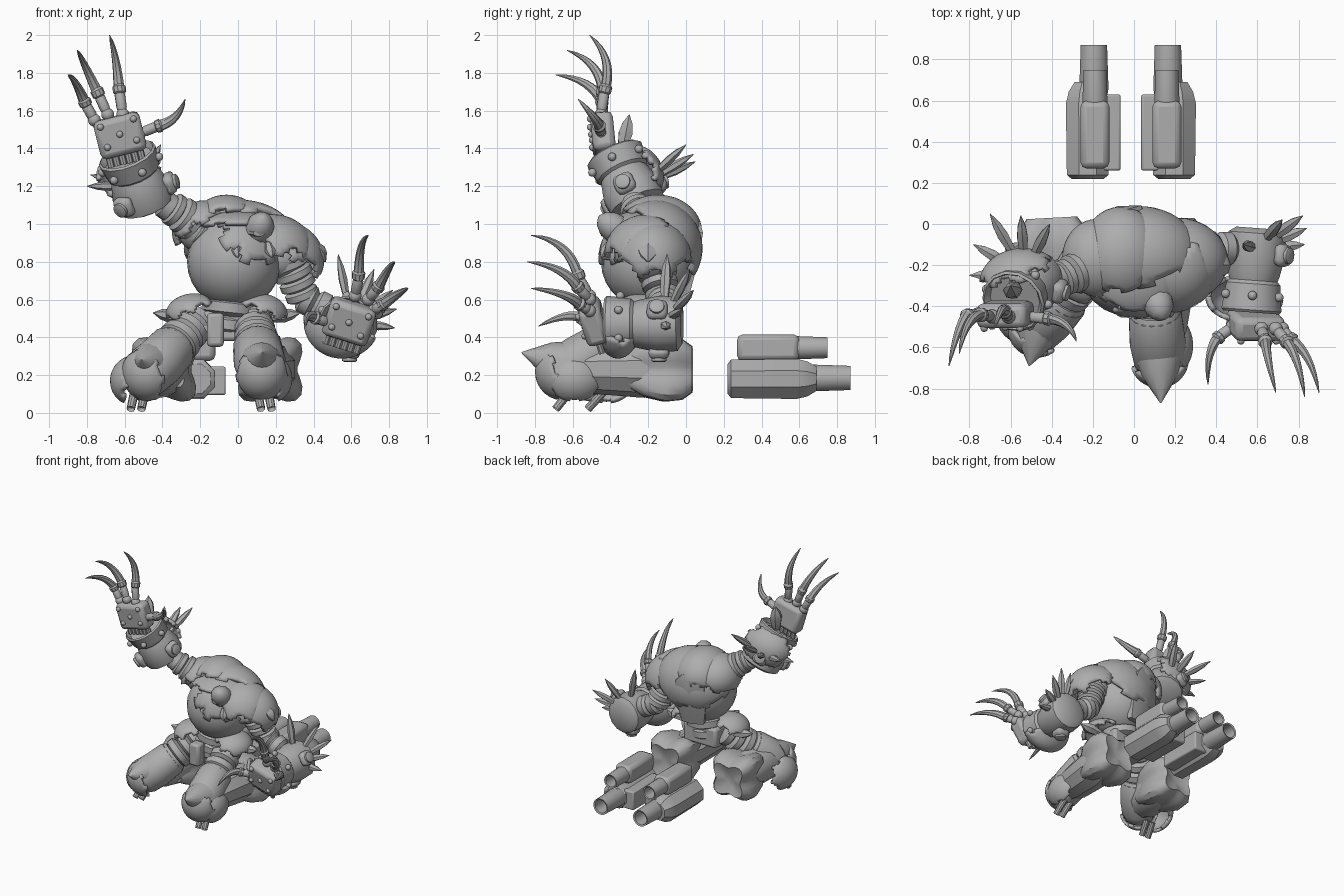
import bpy, bmesh, math
from mathutils import Vector, Matrix

if "Cube" in bpy.data.objects:
    bpy.data.objects.remove(bpy.data.objects["Cube"])

grey = bpy.data.materials.new("plain grey")
grey.use_nodes = True
grey.diffuse_color = (0.42, 0.42, 0.42, 1)
grey.node_tree.nodes["Principled BSDF"].inputs["Base Color"].default_value = (0.42, 0.42, 0.42, 1)
parts = []
UP, FRONT = Vector((0, 0, 1)), Vector((0, -1, 0))


def finish(bm, name):
    bmesh.ops.recalc_face_normals(bm, faces=bm.faces[:])
    mesh = bpy.data.meshes.new(name)
    bm.to_mesh(mesh)
    bm.free()
    mesh.materials.append(grey)
    obj = bpy.data.objects.new(name, mesh)
    bpy.context.collection.objects.link(obj)
    parts.append(obj)
    return obj


def frame(direction, ref):
    z = Vector(direction).normalized()
    x = Vector(ref).cross(z)
    if x.length < 0.05:
        x = Vector((1, 0, 0)).cross(z)
    x.normalize()
    return Matrix((x, z.cross(x), z)).transposed()


def sweep(name, centres, radii, sides=16, flat=1.0, lobes=0.0):
    """Rings of given radius along a path, closed at both ends."""
    m = frame(centres[-1] - centres[0], UP)
    bm = bmesh.new()
    rings = []
    for c, r in zip(centres, radii):
        ring = []
        for i in range(sides):
            a = math.tau * (i + 0.5) / sides
            k = r * (1 + lobes * math.cos(4 * a + math.pi))
            ring.append(bm.verts.new(c + m @ Vector((k * math.cos(a), k * flat * math.sin(a), 0))))
        rings.append(ring)
    for a, b in zip(rings, rings[1:]):
        for i in range(sides):
            j = (i + 1) % sides
            bm.faces.new((a[i], a[j], b[j], b[i]))
    bm.faces.new(rings[0])
    bm.faces.new(rings[-1])
    return finish(bm, name)


def loft(name, p, q, profile, **options):
    p, q = Vector(p), Vector(q)
    return sweep(name, [p.lerp(q, t) for t, r in profile], [r for t, r in profile], **options)


def ribs(name, p, q, r1, r2, count):
    """Limb made of bulging rings."""
    profile = []
    for i in range(count):
        r = r1 + (r2 - r1) * i / max(1, count - 1)
        profile += [((i + t) / count, r * k) for t, k in ((0, .75), (.2, 1), (.75, 1), (.97, .75))]
    return loft(name, p, q, profile)


def ball(name, loc, scale):
    bm = bmesh.new()
    bmesh.ops.create_uvsphere(bm, u_segments=24, v_segments=14, radius=1)
    bm.transform(Matrix.Translation(loc) @ Matrix.Diagonal((*scale, 1)))
    return finish(bm, name)


def shell(name, loc, scale, facing, cut, jag=0.0, thick=0.025):
    """Thick cap of an ellipsoid, with an optional zigzag rim."""
    m = frame(facing, UP)
    bm = bmesh.new()
    bmesh.ops.create_uvsphere(bm, u_segments=40, v_segments=24, radius=1)
    bm.transform(m.to_4x4())
    inv = m.transposed()
    drop = []
    for f in bm.faces:
        v = inv @ f.calc_center_median().normalized()
        if v.z < cut + jag * math.sin(7 * math.atan2(v.y, v.x)):
            drop.append(f)
    bmesh.ops.delete(bm, geom=drop, context='FACES')
    bm.transform(Matrix.Translation(loc) @ Matrix.Diagonal((*scale, 1)))
    obj = finish(bm, name)
    mod = obj.modifiers.new("thickness", 'SOLIDIFY')
    mod.thickness = thick
    mod.offset = 0
    return obj


def block(name, p, q, width, depth, ref=UP, bevel=0.02):
    p, q = Vector(p), Vector(q)
    bm = bmesh.new()
    bmesh.ops.create_cube(bm, size=1)
    bm.transform(Matrix.Translation((p + q) / 2) @ frame(q - p, ref).to_4x4()
                 @ Matrix.Diagonal((width, depth, (q - p).length, 1)))
    obj = finish(bm, name)
    mod = obj.modifiers.new("rounding", 'BEVEL')
    mod.width, mod.segments = bevel, 2
    return obj


def spike(name, p, q, r=0.03):
    return loft(name, p, q, [(0, r * .6), (.5, r), (.75, r * .75), (1, .002)], sides=6, flat=.8)


def finger(name, base, joint, bend, tip):
    base, joint, bend, tip = map(Vector, (base, joint, bend, tip))
    ball(name + "_knuckle", base, (.034,) * 3)
    loft(name + "_segment", base, joint, [(0, .018), (.3, .028), (.8, .028), (1, .018)], sides=10)
    loft(name + "_collar", joint.lerp(base, .2), joint.lerp(bend, .2),
         [(0, .02), (.2, .034), (.7, .036), (1, .022)], sides=10)
    path, radii = [], []
    for i in range(9):
        t = i / 8
        path.append(joint * (1 - t) ** 2 + bend * 2 * t * (1 - t) + tip * t * t)
        radii.append(.002 + .027 * (1 - t) ** .65)
    sweep(name + "_claw", path, radii, sides=8, flat=1.15)


def hand(side, wrist, tip, fingers):
    wrist, tip = Vector(wrist), Vector(tip)
    block(side + "_palm", wrist, tip, .25, .12, FRONT, .03)
    across = frame(tip - wrist, FRONT).col[0]
    face = frame(tip - wrist, FRONT).col[1]
    # studs on the palm and tubes across the wrist
    for u, t in ((-.08, .3), (.08, .3), (0, .55), (-.09, .85), (.09, .85)):
        ball(side + "_palm_stud", wrist.lerp(tip, t) + across * u + face * .06, (.018,) * 3)
    for i in range(6):
        c = wrist + across * (i - 2.5) * .034
        loft(side + "_wrist_tube", c - (tip - wrist) * .25, c + (tip - wrist) * .1, [(0, .018), (1, .018)], sides=8)
    for label, points in zip(("outer", "middle", "inner", "thumb"), fingers):
        finger(side + "_" + label, *points)


def forearm(side, p, q, r, spikes, root):
    loft(side + "_forearm", p, q, [(0, r * .7), (.06, r * .95), (.3, r), (.55, r * .86), (.62, r * .8),
                                   (.66, r * .9), (.97, r), (1, r * .93), (.9, r * .8)], sides=14)
    p, q = Vector(p), Vector(q)
    m = frame(q - p, UP)
    # round bosses and rivets around the cuff
    for i in range(6):
        a = math.tau * (i + .5) / 6
        out = m @ Vector((math.cos(a), math.sin(a), 0))
        ball(side + "_cuff_rivet", p.lerp(q, .8) + out * r, (.022,) * 3)
        if i % 2 == 0:
            c = p.lerp(q, .3)
            block(side + "_cuff_boss", c + out * r * .8, c + out * (r + .035), .11, .11, q - p, .03)
            loft(side + "_cuff_disc", c + out * r, c + out * (r + .05), [(0, .04), (.9, .04), (1, .03)])
    for tip in spikes:
        spike(side + "_elbow_spike", Vector(root).lerp(Vector(tip), .25), tip)


# torso: belly, jagged mask plate, head and back armour
ball("belly", (-.02, -.2, .8), (.25, .25, .25))
shell("mask_plate", (-.01, -.2, .81), (.255, .255, .26), (.4, -.75, .65), .76, .08, .02)
shell("back_armour", (.02, -.16, .87), (.29, .23, .24), (-.15, .65, .7), .2, .08, .035)
shell("back_hump", (-.06, -.15, .96), (.19, .22, .18), (-.15, .4, 1), .3, .08, .03)
loft("spine_plate", (-.05, -.03, .6), (-.07, .05, 1.02), [(0, .1), (.5, .14), (.85, .13), (1, .06)], sides=6, flat=.4)
shell("neck_ring", (0, -.22, .95), (.23, .22, .11), (0, .2, 1), .3, .08)
loft("head", (.09, -.3, .92), (.14, -.46, 1.04), [(0, .07), (.4, .08), (.7, .07), (.9, .045), (1, .01)], sides=12)
loft("jaw", (.1, -.3, .97), (.11, -.45, .95), [(0, .08), (.6, .075), (1, .03)], sides=10, flat=.5)
for x in (-.02, .16):
    spike("mask_tooth", (x, -.41, .9), (x + .02, -.45, .82), .03)
ball("chest_vent", (-.1, -.22, 1.07), (.045, .045, .045))

# shoulders
shell("left_shoulder_plate", (.2, -.18, .81), (.245, .2, .205), (.6, .05, .8), .3, .12, .025)
spike("left_shoulder_tip", (.38, -.2, .9), (.465, -.2, .8), .06)
shell("left_shoulder_rim", (.18, -.2, .84), (.22, .22, .2), (.3, -.5, .8), .6, .1)
shell("right_shoulder_plate", (-.18, -.17, .96), (.155, .18, .15), (-.45, .25, .9), .1, .1, .03)
ball("left_shoulder", (.23, -.18, .83), (.11, .11, .12))
ball("right_shoulder", (-.2, -.18, .97), (.12, .12, .12))

# raised right arm
ribs("right_upper_arm", (-.18, -.19, .97), (-.36, -.27, 1.09), .115, .09, 4)
ribs("right_elbow", (-.34, -.26, 1.07), (-.48, -.29, 1.17), .075, .065, 2)
forearm("right", (-.48, -.25, 1.09), (-.59, -.38, 1.37), .16,
        [(-.8, -.25, 1.2), (-.78, -.1, 1.26), (-.7, .05, 1.33), (-.55, .04, 1.37), (-.41, 0, 1.42)], (-.53, -.24, 1.2))
shell("right_forearm_guard", (-.54, -.29, 1.25), (.2, .16, .16), (-.4, 1, .4), .5, .08)
spike("right_wrist_fin", (-.58, -.34, 1.38), (-.6, -.3, 1.58), .05)
hand("right", (-.6, -.43, 1.37), (-.65, -.45, 1.57), [
    ((-.76, -.44, 1.55), (-.81, -.44, 1.64), (-.86, -.5, 1.77), (-.9, -.69, 1.79)),
    ((-.69, -.45, 1.58), (-.74, -.44, 1.69), (-.82, -.45, 1.86), (-.85, -.63, 1.92)),
    ((-.61, -.45, 1.58), (-.63, -.43, 1.71), (-.64, -.38, 1.88), (-.68, -.51, 2)),
    ((-.52, -.45, 1.48), (-.42, -.46, 1.52), (-.31, -.47, 1.55), (-.28, -.57, 1.66))])

# lowered left arm
ribs("left_upper_arm", (.26, -.17, .82), (.35, -.12, .6), .11, .09, 4)
ribs("left_elbow", (.33, -.12, .62), (.56, -.12, .5), .085, .08, 3)
forearm("left", (.6, -.02, .47), (.57, -.43, .47), .15,
        [(.53, -.1, .84), (.72, .02, .76), (.82, .04, .65), (.84, -.02, .55), (.83, -.1, .45)], (.6, -.12, .48))
shell("left_cuff_flare", (.55, -.36, .48), (.19, .11, .18), (-.4, -.1, -1), .15, .08)
hand("left", (.56, -.46, .39), (.62, -.52, .58), [
    ((.72, -.51, .54), (.76, -.56, .57), (.86, -.62, .64), (.9, -.82, .66)),
    ((.69, -.51, .6), (.74, -.57, .66), (.8, -.64, .78), (.83, -.84, .8)),
    ((.62, -.51, .62), (.64, -.57, .72), (.64, -.62, .92), (.69, -.82, .94)),
    ((.48, -.5, .48), (.41, -.55, .5), (.35, -.62, .54), (.36, -.78, .46))])

# pelvis
ribs("waist", (-.04, -.2, .6), (-.06, -.2, .42), .15, .12, 2)
block("groin_plate", (-.12, -.36, .53), (-.12, -.36, .35), .09, .09, FRONT)
block("pelvis", (-.2, -.2, .46), (.1, -.2, .46), .2, .16)


def leg(side, s, hip, knee, cap_tip, ankle, heel):
    hip, knee, ankle, heel = map(Vector, (hip, knee, ankle, heel))
    d = (knee - hip).normalized()
    shell(side + "_hip_plate", hip + Vector((s * .03, -.03, .02)), (.14, .15, .1), (s * .6, -.2, 1), .4, .12)
    spike(side + "_hip_fin", hip + Vector((s * .08, 0, 0)), hip + Vector((s * .25, -.02, .03)), .045)
    ribs(side + "_thigh", hip, hip.lerp(knee, .55), .1, .125, 4)
    loft(side + "_knee_pod", hip.lerp(knee, .4), knee,
         [(0, .11), (.1, .13), (.5, .138), (.8, .125), (.94, .1), (1, .07)], sides=18)
    shell(side + "_knee_plate", knee - d * .09, (.135, .135, .14), d + UP * .3, .35, .06, .02)
    loft(side + "_knee_point", knee + UP * .04 - d * .1, cap_tip, [(0, .12), (.4, .09), (1, .003)], sides=14)
    # shin lying back to a four lobed foot
    loft(side + "_shin", knee - d * .12, ankle, [(0, .1), (.25, .13), (.8, .15), (1, .13)], sides=10)
    loft(side + "_foot", ankle.lerp(heel, -1), heel,
         [(0, .1), (.25, .15), (.6, .18), (.85, .17), (1, .13), (.93, .05)], sides=32, lobes=.2)
    shell(side + "_shin_guard", knee + Vector((s * .02, .14, .01)), (.125, .15, .125), (s, 0, .1), .4, .08)
    # paired toe tubes
    for x in (-.028, .028):
        top = knee + Vector((x, .12, -.05))
        loft(side + "_toe", top, (knee.x + x + s * .02, knee.y + .04, .02), [(0, .024), (1, .022), (.85, .014)], sides=10)


leg("left", 1, (.08, -.2, .5), (.13, -.73, .17), (.13, -.87, .32), (.17, -.14, .23), (.17, .03, .23))
leg("right", -1, (-.2, -.2, .5), (-.52, -.56, .16), (-.51, -.69, .28), (-.39, -.15, .23), (-.4, .03, .23))

# twin thruster packs standing behind
for side, s in (("left", 1), ("right", -1)):
    def at(x, y, z):
        return (-.015 + s * x, y, z)
    tube = [(0, .9), (.15, 1), (1, .9), (.98, .72), (.3, .7)]
    loft(side + "_thruster_pod", at(.21, .22, .18), at(.21, .69, .18),
         [(0, .085), (.04, .11), (.78, .115), (.9, .1), (1, .07)], sides=8)
    loft(side + "_lower_nozzle", at(.18, .62, .185), at(.18, .87, .185), [(t, k * .072) for t, k in tube], sides=20)
    block(side + "_upper_housing", at(.175, .27, .345), at(.175, .6, .345), .14, .14, UP, .03)
    loft(side + "_upper_nozzle", at(.175, .56, .345), at(.175, .75, .345), [(t, k * .062) for t, k in tube], sides=20)
    block(side + "_inner_mount", at(.11, .26, .17), at(.11, .63, .17), .12, .15, UP, .01)

# smooth shading with sharp creases
bpy.ops.object.select_all(action='DESELECT')
for obj in parts:
    obj.select_set(True)
bpy.context.view_layer.objects.active = parts[0]
bpy.ops.object.shade_smooth_by_angle(angle=math.radians(35))
